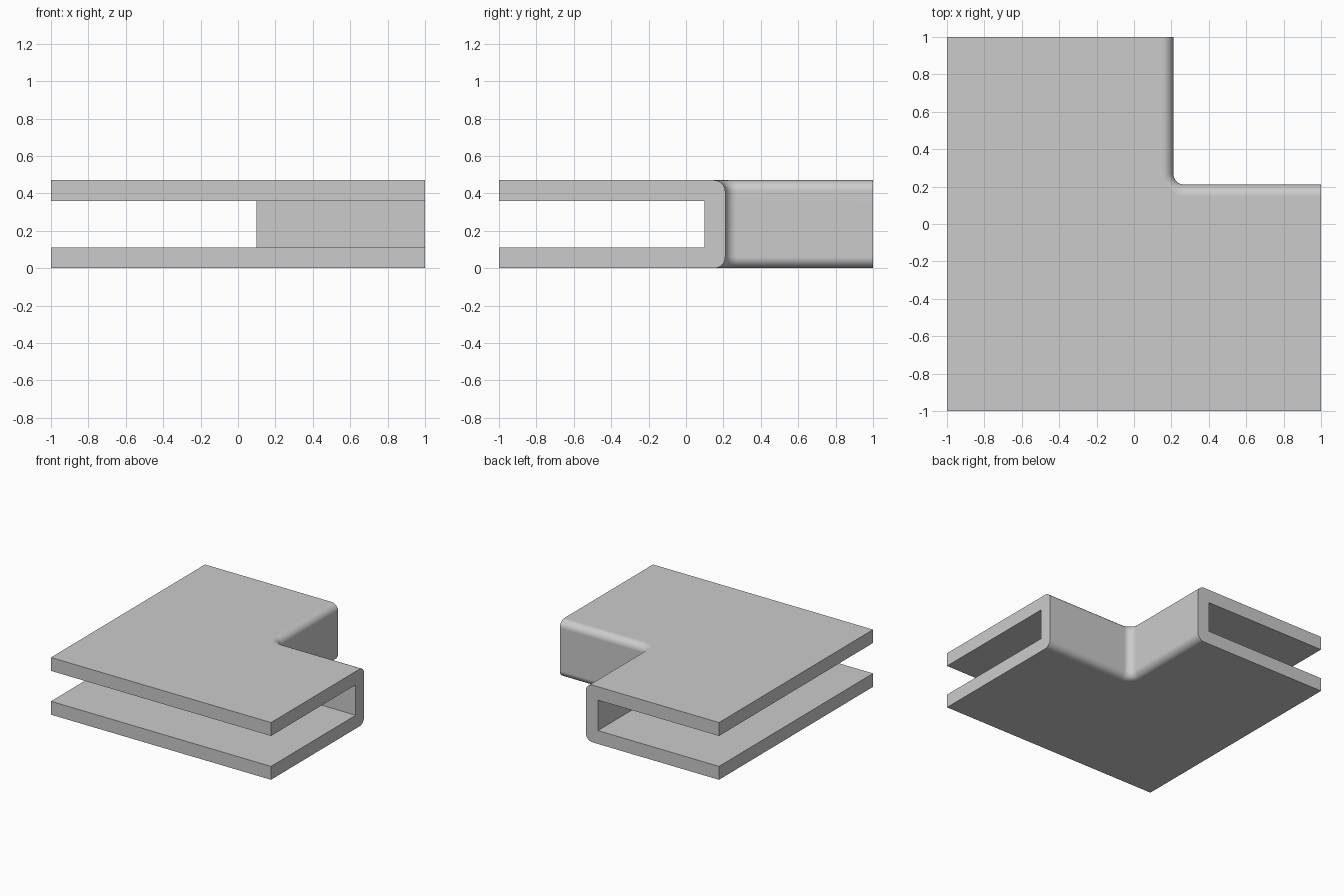
import bpy, bmesh, math

cube = bpy.data.objects.get("Cube")
if cube:
    bpy.data.objects.remove(cube)

HEIGHT = 0.47      # overall height
PLATE = 0.11       # plate and wall thickness
NOTCH = 0.21       # notch sides, x and y
RADIUS = 0.06      # rounding around the notch


def l_prism(name, low, high, corner, z0, z1, radius=0):
    """L-shaped block; with a radius, the edges around the notch are rounded."""
    bm = bmesh.new()
    outline = [(low, low), (high, low), (high, corner),
               (corner, corner), (corner, high), (low, high)]
    face = bm.faces.new([bm.verts.new((x, y, z0)) for x, y in outline])
    top = bmesh.ops.extrude_face_region(bm, geom=[face])["geom"]
    bmesh.ops.translate(bm, vec=(0, 0, z1 - z0),
                        verts=[g for g in top if isinstance(g, bmesh.types.BMVert)])
    bmesh.ops.recalc_face_normals(bm, faces=bm.faces)

    def round_edges(test):
        edges = [e for e in bm.edges if test(e)]
        bmesh.ops.bevel(bm, geom=edges, offset=radius, segments=8,
                        profile=0.5, affect="EDGES", clamp_overlap=False)

    def in_notch(v):
        return min(v.co.x, v.co.y) > corner - 0.001

    if radius:
        # inner vertical corner first, then the top and bottom rims
        round_edges(lambda e: all(in_notch(v) and max(v.co.x, v.co.y) < corner + 0.001
                                  for v in e.verts))
        round_edges(lambda e: all(in_notch(v) for v in e.verts)
                    and abs(e.verts[0].co.z - e.verts[1].co.z) < 0.001)
    mesh = bpy.data.meshes.new(name)
    bm.to_mesh(mesh)
    bm.free()
    obj = bpy.data.objects.new(name, mesh)
    bpy.context.collection.objects.link(obj)
    return obj


# Rounded corner channel and the slot cut through its open sides
channel = l_prism("corner_channel", -1, 1, NOTCH, 0, HEIGHT, RADIUS)
slot = l_prism("slot_cutter", -1.2, 1.2, NOTCH - PLATE, PLATE, HEIGHT - PLATE)
slot.hide_render = True

cut = channel.modifiers.new("slot", "BOOLEAN")
cut.operation = "DIFFERENCE"
cut.solver = "EXACT"
cut.object = slot
bpy.context.view_layer.objects.active = channel
channel.select_set(True)
bpy.ops.object.modifier_apply(modifier=cut.name)
bpy.data.objects.remove(slot)

# Smooth rounding with crisp outer edges
bpy.ops.object.shade_smooth_by_angle(angle=math.radians(30))
weighted = channel.modifiers.new("flat_faces", "WEIGHTED_NORMAL")
weighted.keep_sharp = True

# Grey material
grey = bpy.data.materials.new("plain_grey")
grey.use_nodes = True
colour = (0.6, 0.6, 0.6, 1)
grey.diffuse_color = colour
grey.node_tree.nodes["Principled BSDF"].inputs["Base Color"].default_value = colour
channel.data.materials.clear()
channel.data.materials.append(grey)
